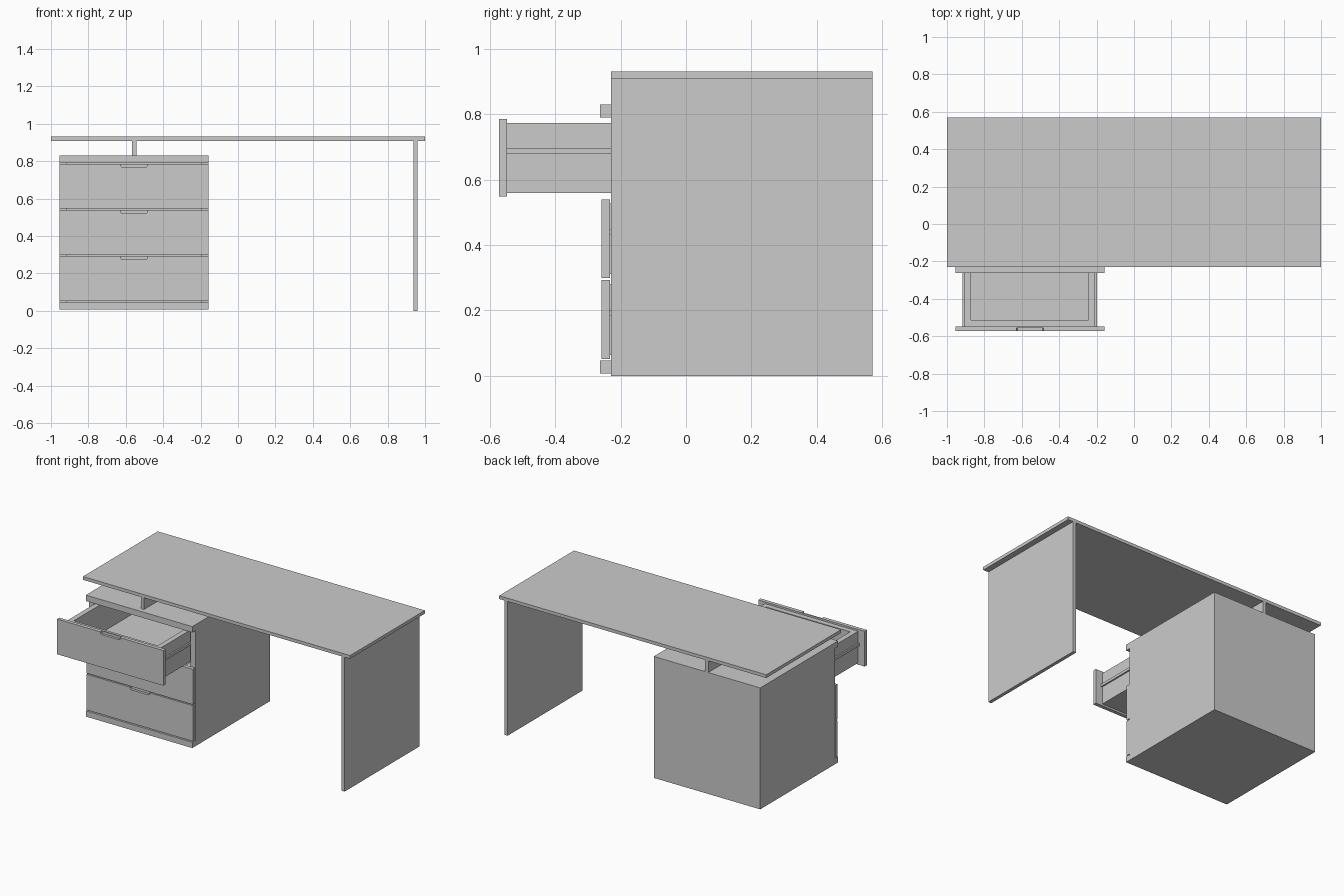
import bpy, bmesh
from mathutils import Vector

if "Cube" in bpy.data.objects:
    bpy.data.objects.remove(bpy.data.objects["Cube"])

LEFT, RIGHT = -0.955, -0.158       # pedestal sides
FRONT, BACK = -0.23, 0.57          # desk depth
MID = (LEFT + RIGHT) / 2


def finish(name, bm):
    bmesh.ops.recalc_face_normals(bm, faces=bm.faces)
    mesh = bpy.data.meshes.new(name)
    bm.to_mesh(mesh)
    bm.free()
    obj = bpy.data.objects.new(name, mesh)
    bpy.context.collection.objects.link(obj)
    return obj


def add_box(bm, x0, x1, y0, y1, z0, z1):
    verts = bmesh.ops.create_cube(bm, size=1)["verts"]
    for v in verts:
        v.co = Vector((x1 if v.co.x > 0 else x0,
                       y1 if v.co.y > 0 else y0,
                       z1 if v.co.z > 0 else z0))


def box(name, *dims):
    bm = bmesh.new()
    add_box(bm, *dims)
    return finish(name, bm)


def hollow_box(name, dims, opening, wall, depth):
    """Box with one open side, facing the opening direction."""
    bm = bmesh.new()
    add_box(bm, *dims)
    bm.normal_update()
    d = Vector(opening)
    face = max(bm.faces, key=lambda f: f.normal.dot(d))
    bmesh.ops.inset_region(bm, faces=[face], thickness=wall, use_even_offset=True)
    new = bmesh.ops.extrude_face_region(bm, geom=[face])["geom"]
    if face.is_valid:
        bm.faces.remove(face)
    bmesh.ops.translate(bm, vec=-d * depth,
                        verts=[g for g in new if isinstance(g, bmesh.types.BMVert)])
    return finish(name, bm)


def drawer_front(name, y, z0, z1):
    """Panel with a shallow finger notch cut in the front of its top edge."""
    bm = bmesh.new()
    add_box(bm, LEFT, RIGHT, y + 0.017, y + 0.025, z0, z1)
    half, drop, r = 0.073, 0.016, 0.006
    outline = [(LEFT, z0), (RIGHT, z0), (RIGHT, z1), (MID + half, z1),
               (MID + half, z1 - drop + r), (MID + half - r, z1 - drop),
               (MID - half + r, z1 - drop), (MID - half, z1 - drop + r),
               (MID - half, z1), (LEFT, z1)]
    face = bm.faces.new([bm.verts.new((x, y, z)) for x, z in outline])
    new = bmesh.ops.extrude_face_region(bm, geom=[face])["geom"]
    bmesh.ops.translate(bm, vec=(0, 0.017, 0),
                        verts=[g for g in new if isinstance(g, bmesh.types.BMVert)])
    return finish(name, bm)


# Top, side panel leg and the spacer that carries the top on the pedestal
box("desk_top", -1, 1, FRONT, BACK, 0.909, 0.931)
box("side_panel_leg", 0.937, 0.96, FRONT, BACK, 0, 0.909)
box("top_spacer", -0.566, -0.543, FRONT, BACK, 0.83, 0.909)

# Pedestal shell, open to the front, with projecting rails
hollow_box("pedestal", (LEFT, RIGHT, FRONT, BACK, 0.008, 0.83), (0, -1, 0), 0.038, 0.76)
box("pedestal_top_rail", LEFT, RIGHT, -0.263, FRONT, 0.79, 0.83)
box("pedestal_bottom_rail", LEFT, RIGHT, -0.263, FRONT, 0.008, 0.047)

# Drawers: the upper one is pulled out
for label, y, z0, z1 in (("lower", -0.258, 0.052, 0.293),
                         ("middle", -0.258, 0.300, 0.539),
                         ("upper", -0.572, 0.548, 0.786)):
    drawer_front(label + "_drawer_front", y, z0, z1)
    back = y + 0.025
    lo, hi = z0 + 0.012, z1 - 0.012
    hollow_box(label + "_drawer_box", (-0.906, -0.208, back, back + 0.7, lo, hi),
               (0, 0, 1), 0.035, hi - lo - 0.02)
    # Slide rails on both sides of the drawer box
    zm = (lo + hi) / 2 + 0.02
    for side, x0, x1 in (("left", -0.916, -0.906), ("right", -0.208, -0.198)):
        box(f"{label}_drawer_{side}_slide", x0, x1, back, back + 0.7, zm - 0.009, zm + 0.009)
